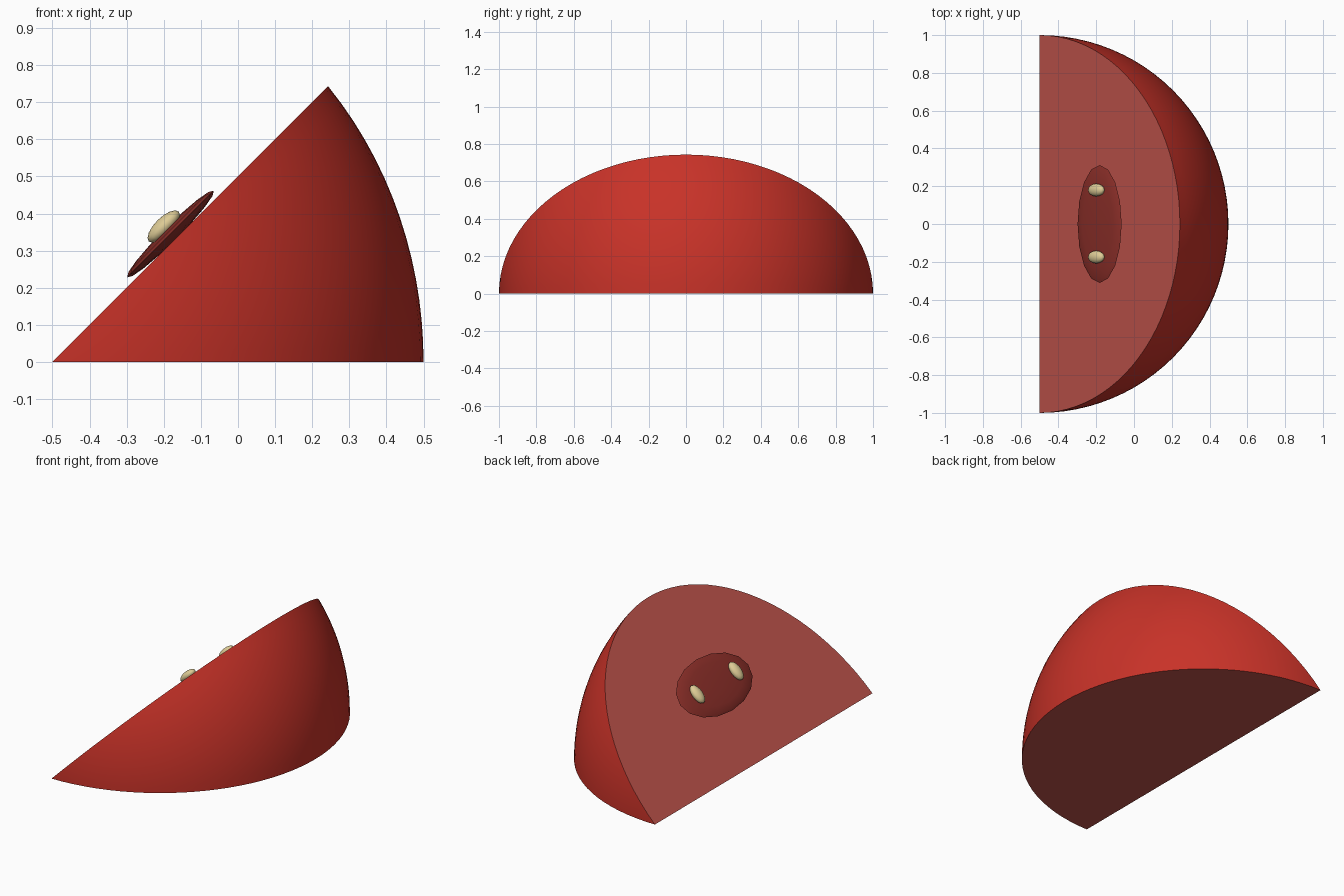
import bpy, bmesh, math
from mathutils import Matrix

if "Cube" in bpy.data.objects:
    bpy.data.objects.remove(bpy.data.objects["Cube"])


def material(name, rgb):
    m = bpy.data.materials.new(name)
    lin = [(c / 255 / 12.92 if c < 10.3 else ((c / 255 + 0.055) / 1.055) ** 2.4) for c in rgb]
    m.diffuse_color = (*lin, 1)
    m.use_nodes = True
    m.node_tree.nodes["Principled BSDF"].inputs["Base Color"].default_value = m.diffuse_color
    return m


skin = material("red skin", (200, 50, 40))
flesh = material("pale red flesh", (190, 83, 75))
core_red = material("dark red core", (138, 46, 40))
seed_tan = material("tan seed", (222, 204, 150))


def finish(name, bm, mats, angle):
    bmesh.ops.recalc_face_normals(bm, faces=bm.faces)
    me = bpy.data.meshes.new(name)
    bm.to_mesh(me)
    bm.free()
    for m in mats:
        me.materials.append(m)
    ob = bpy.data.objects.new(name, me)
    bpy.context.collection.objects.link(ob)
    bpy.ops.object.select_all(action='DESELECT')
    bpy.context.view_layer.objects.active = ob
    ob.select_set(True)
    bpy.ops.object.shade_smooth_by_angle(angle=math.radians(angle))
    return ob


# Wedge: a 45 degree slice of an ellipsoid, its straight edge along y
X0, TALL, SEG, STEPS = -0.5, 1.11, 48, 14
bm = bmesh.new()
poles = [bm.verts.new((X0, s, 0)) for s in (-1, 1)]
arcs = []
for i in range(STEPS + 1):
    a = math.pi / 4 * i / STEPS
    r = 1 / math.hypot(math.cos(a), math.sin(a) / TALL)
    arc = [poles[0]]
    for j in range(1, SEG):
        t = math.pi * j / SEG
        d = r * math.sin(t)
        arc.append(bm.verts.new((X0 + d * math.cos(a), -math.cos(t), d * math.sin(a))))
    arcs.append(arc + [poles[1]])
for p, q in zip(arcs, arcs[1:]):
    for j in range(SEG):
        bm.faces.new(list(dict.fromkeys((p[j], p[j + 1], q[j + 1], q[j]))))
# Flat base and sloping cut
for arc in (arcs[0], arcs[-1]):
    bm.faces.new(arc).material_index = 1
finish("fruit_wedge", bm, [skin, flesh], 30)


# Flattened ellipsoids lying parallel to the sloping cut
def pip(name, loc, size, mat, seg, rings):
    bm = bmesh.new()
    bmesh.ops.create_uvsphere(bm, u_segments=seg, v_segments=rings, radius=1)
    bm.transform(Matrix.Translation(loc) @ Matrix.Rotation(-math.pi / 4, 4, 'Y')
                 @ Matrix.Diagonal((*size, 1)))
    finish(name, bm, [mat], 60)


pip("core", (-0.182, 0, 0.345), (0.165, 0.312, 0.02), core_red, 16, 8)
for side, y in (("front", -0.175), ("back", 0.18)):
    pip("seed_" + side, (-0.2, y, 0.365), (0.057, 0.034, 0.024), seed_tan, 16, 8)
